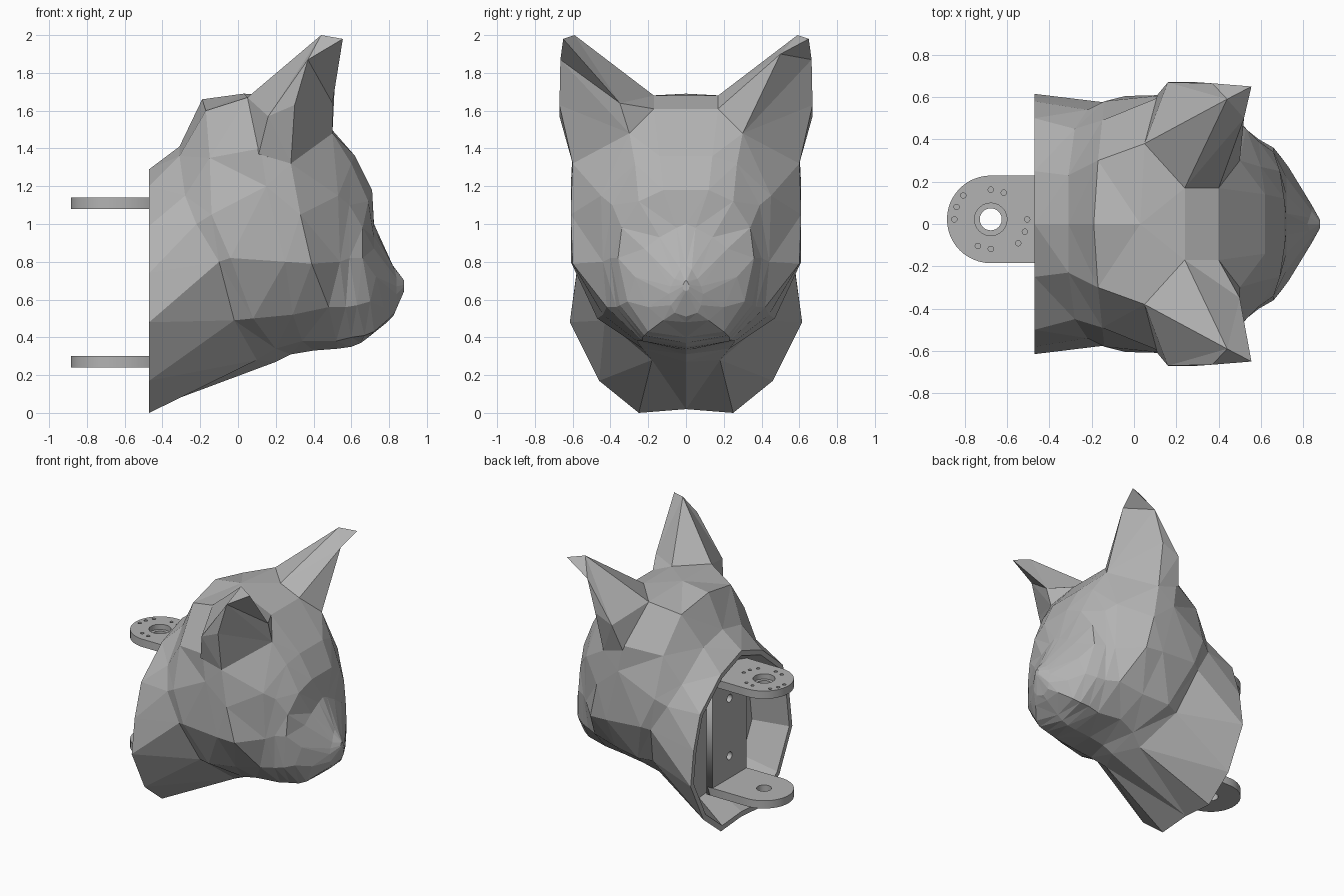
import bpy, bmesh
from math import sin, cos, pi, radians

default = bpy.data.objects.get("Cube")
if default:
    bpy.data.objects.remove(default, do_unlink=True)

grey = bpy.data.materials.new("plain_grey")
grey.use_nodes = True
colour = (0.45, 0.45, 0.45, 1)
grey.diffuse_color = colour
grey.node_tree.nodes["Principled BSDF"].inputs["Base Color"].default_value = colour


def add_object(name, mesh):
    mesh.materials.clear()
    mesh.materials.append(grey)
    obj = bpy.data.objects.new(name, mesh)
    bpy.context.scene.collection.objects.link(obj)
    return obj


def add_faceted(name, points, faces):
    """Closed flat-shaded mesh with every face split into triangles."""
    bm = bmesh.new()
    verts = [bm.verts.new(p) for p in points]
    for face in faces:
        bm.faces.new([verts[i] for i in face])
    bmesh.ops.triangulate(bm, faces=bm.faces[:])
    bmesh.ops.recalc_face_normals(bm, faces=bm.faces[:])
    mesh = bpy.data.meshes.new(name)
    bm.to_mesh(mesh)
    bm.free()
    return add_object(name, mesh)


def full_ring(half):
    """Complete a half section (crown to throat) with its mirror image."""
    return half + [(x, -y, z) for x, y, z in reversed(half[1:-1])]


def shrink(ring, centre, scale):
    """Copy of a section scaled about a centre, in y and z only."""
    cx, cz = centre
    return [(cx, y * scale, cz + (z - cz) * scale) for _, y, z in ring]


def loft(name, rings):
    n = len(rings[0])
    points = [p for ring in rings for p in ring]
    faces = [(r * n + i, r * n + (i + 1) % n, (r + 1) * n + (i + 1) % n, (r + 1) * n + i)
             for r in range(len(rings) - 1) for i in range(n)]
    faces += [tuple(range(n)), tuple(range(len(points) - n, len(points)))]
    return add_faceted(name, points, faces)


# Neck: cut rim and the crease behind the jaw
cut = -.47
rim = [(cut, y, z) for y, z in ((0, 1.29), (.25, 1.2), (.5, .99), (.58, .74),
                                (.615, .48), (.46, .17), (.25, 0), (0, .02))]
nape = [(-.31, 0, 1.41), (-.31, .23, 1.36), (-.28, .45, 1.15), (-.22, .54, 1),
        (-.1, .57, .8), (-.02, .43, .49), (.1, .18, .28), (.2, 0, .27)]

# Skull: back of the head, ear line and cheek line
skull_back = [(-.19, 0, 1.66), (-.17, .3, 1.6), (-.15, .49, 1.35), (-.14, .58, 1.05),
              (-.04, .605, .82), (.08, .47, .5), (.2, .23, .34), (.28, 0, .31)]
ear_line = [(.03, 0, 1.69), (.05, .38, 1.67), (.12, .6, 1.4), (.15, .61, 1.2),
            (.25, .61, .8), (.29, .44, .52), (.34, .26, .38), (.4, 0, .33)]
cheek_line = [(.24, 0, 1.68), (.24, .17, 1.68), (.28, .6, 1.32), (.33, .61, 1.05),
              (.39, .6, .79), (.48, .42, .56), (.52, .23, .38), (.53, 0, .34)]

# Face: forehead, temple, brow, muzzle and nose
forehead = [(.4, 0, 1.61), (.4, .17, 1.61), (.5, .3, 1.48), (.53, .45, 1.15),
            (.54, .44, .8), (.57, .37, .56), (.6, .23, .4), (.6, 0, .35)]
temple = [(.62, 0, 1.36), (.62, .14, 1.36), (.6, .27, 1.32), (.59, .39, 1.1),
          (.59, .4, .82), (.63, .35, .57), (.67, .22, .41), (.65, 0, .37)]
brow = [(.71, 0, 1.18), (.71, .12, 1.18), (.69, .25, 1.12), (.66, .34, .98),
        (.66, .36, .82), (.7, .31, .59), (.72, .2, .43), (.69, 0, .4)]
muzzle = [(.72, 0, 1), (.72, .05, .98), (.72, .14, .93), (.72, .22, .87),
          (.73, .27, .72), (.77, .2, .56), (.79, .12, .49), (.79, 0, .48)]
nose = [(.82, 0, .78), (.83, .03, .76), (.84, .06, .71), (.84, .08, .67),
        (.84, .09, .63), (.84, .08, .57), (.83, .06, .53), (.82, 0, .51)]

sections = [shrink(rim, (-.24, .66), .74), shrink(rim, (cut, .65), .94), rim, nape,
            skull_back, ear_line, cheek_line, forehead, temple, brow, muzzle, nose,
            shrink(nose, (.88, .68), .2)]
loft("head", [full_ring(s) for s in sections])

# Ears: base loop, outer ridge, tip and the scooped opening
ear_base = [(.24, .17, 1.68), (.4, .17, 1.61), (.5, .3, 1.48),
            (.28, .6, 1.32), (.11, .61, 1.37), (.05, .38, 1.67)]
ear_top = [(.16, .67, 1.57), (.3, .67, 1.63), (.37, .665, 1.87), (.555, .65, 1.98)]
ear_faces = [tuple(range(6)), (0, 1, 10, 11), (1, 2, 10), (10, 9, 11), (0, 11, 5),
             (5, 11, 6), (4, 5, 6), (3, 4, 6, 7), (6, 11, 8, 7), (8, 11, 9),
             (2, 3, 7), (2, 7, 8), (2, 8, 10), (8, 9, 10)]
for name, side, front_rim in (("left_ear", 1, (.52, .5, 1.9)),
                              ("right_ear", -1, (.5, .35, 1.64))):
    points = ear_base + ear_top + [front_rim, (.44, .59, 2)]
    add_faceted(name, [(x, y * side, z) for x, y, z in points], ear_faces)


def circle(x, y, radius, count=24):
    return [(x + radius * cos(2 * pi * i / count), y + radius * sin(2 * pi * i / count))
            for i in range(count)]


def add_plate(name, outlines, thickness, location, turn=0):
    """Flat plate whose inner outlines become holes."""
    curve = bpy.data.curves.new(name + "_outline", "CURVE")
    curve.dimensions = "2D"
    curve.fill_mode = "BOTH"
    curve.extrude = thickness / 2
    for outline in outlines:
        spline = curve.splines.new("POLY")
        spline.points.add(len(outline) - 1)
        for point, (x, y) in zip(spline.points, outline):
            point.co = (x, y, 0, 1)
        spline.use_cyclic_u = True
    helper = bpy.data.objects.new(name + "_helper", curve)
    bpy.context.scene.collection.objects.link(helper)
    graph = bpy.context.evaluated_depsgraph_get()
    mesh = bpy.data.meshes.new_from_object(helper.evaluated_get(graph))
    bpy.data.objects.remove(helper, do_unlink=True)
    plate = add_object(name, mesh)
    plate.location = location
    plate.rotation_euler.y = turn


# Bracket: two rounded lugs joined by an upright plate inside the neck
half = .207
lug = [(half * cos(a), half * sin(a)) for a in (pi / 2 + pi * i / 24 for i in range(25))]
lug += [(.34, -half), (.34, half)]
screws = [circle(r * cos(radians(a + flip)), r * sin(radians(a + flip)), .013, 10)
          for r, a in ((.172, 0), (.172, -20), (.172, -41), (.14, 90), (.14, 64))
          for flip in (0, 180)]
pivot = (-.677, .022)
add_plate("upper_lug_top", [lug, circle(0, 0, .077)] + screws, .04, (*pivot, 1.12))
add_plate("upper_lug_base", [lug, circle(0, 0, .052)] + screws, .02, (*pivot, 1.09))
add_plate("lower_lug", [lug, circle(0, 0, .052)], .06, (*pivot, .27))
tall = .45
upright = [(-tall, -half), (tall, -half), (tall, half), (-tall, half)]
add_plate("bracket_upright", [upright, circle(.22, 0, .03), circle(-.22, 0, .03)],
          .05, (-.36, pivot[1], .69), pi / 2)
